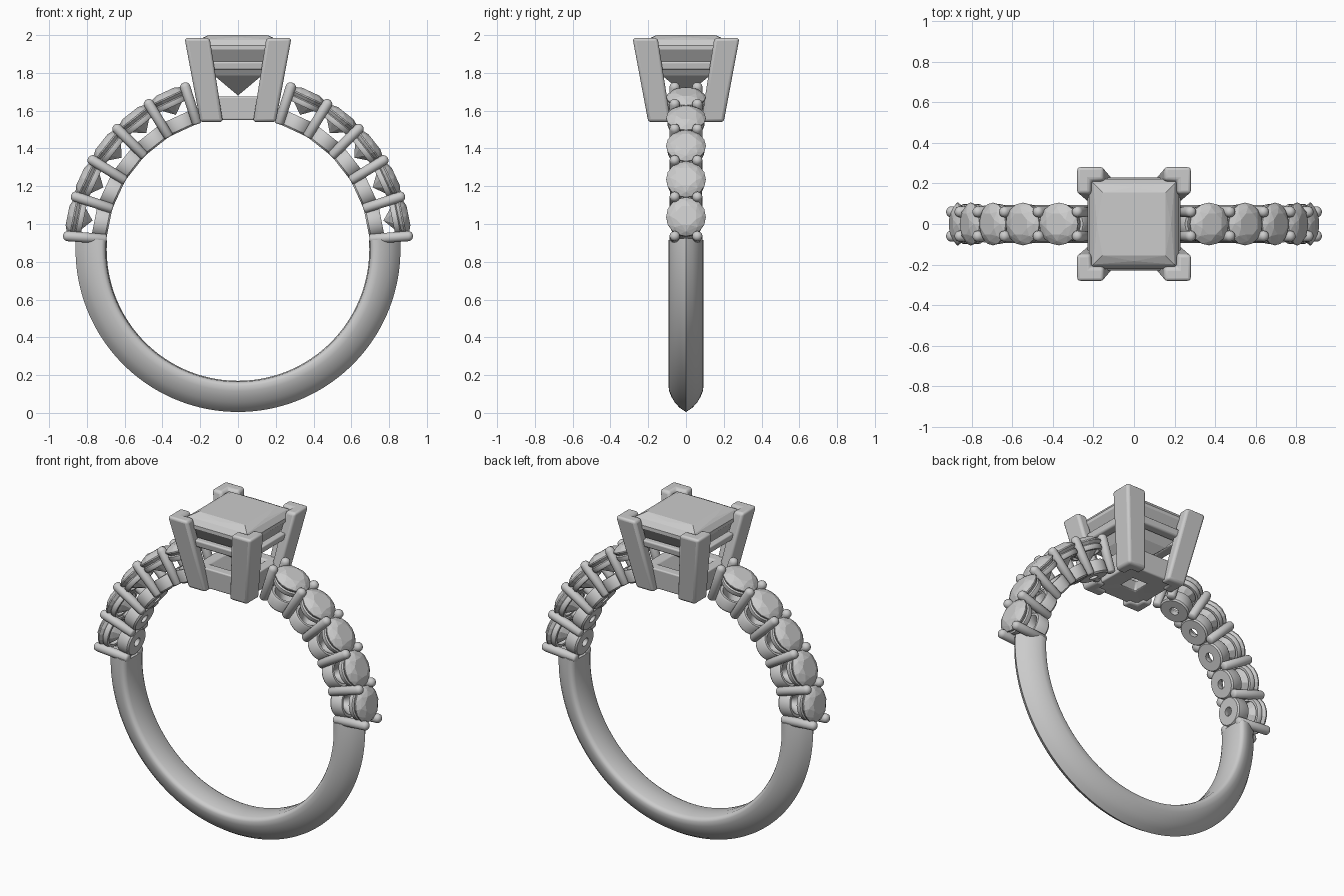
import bpy, bmesh
from math import sin, cos, pi, radians
from mathutils import Matrix, Vector

if "Cube" in bpy.data.objects:
    bpy.data.objects.remove(bpy.data.objects["Cube"])

CZ = 0.865                      # height of the ring centre
R_IN = 0.695                    # finger hole radius


def finish(name, bm, smooth=None, bevel=0, matrix=None):
    bmesh.ops.recalc_face_normals(bm, faces=bm.faces[:])
    me = bpy.data.meshes.new(name)
    bm.to_mesh(me)
    bm.free()
    if smooth:
        me.shade_smooth()
        me.set_sharp_from_angle(angle=radians(smooth))
    ob = bpy.data.objects.new(name, me)
    bpy.context.collection.objects.link(ob)
    if matrix:
        ob.matrix_world = matrix
    if bevel:
        mod = ob.modifiers.new("bevel", 'BEVEL')
        mod.width, mod.segments = bevel, 3
    return ob


def loft(name, rings, loop=False, **kw):
    """Skin equal-length point rings; cap the ends, or close into a loop."""
    bm = bmesh.new()
    vs = [[bm.verts.new(p) for p in ring] for ring in rings]
    n = len(vs[0])
    for i in range(len(vs) if loop else len(vs) - 1):
        a, b = vs[i], vs[(i + 1) % len(vs)]
        for j in range(n):
            k = (j + 1) % n
            bm.faces.new((a[j], a[k], b[k], b[j]))
    if not loop:
        bm.faces.new(vs[0])
        bm.faces.new(vs[-1])
    return finish(name, bm, **kw)


def hull(name, points, **kw):
    bm = bmesh.new()
    for p in points:
        bm.verts.new(p)
    res = bmesh.ops.convex_hull(bm, input=bm.verts[:])
    bmesh.ops.delete(bm, geom=list({g for g in res["geom_interior"] + res["geom_unused"]
                                    if isinstance(g, bmesh.types.BMVert)}), context='VERTS')
    bmesh.ops.dissolve_limit(bm, angle_limit=radians(1), verts=bm.verts[:], edges=bm.edges[:])
    return finish(name, bm, **kw)


def circle(r, z, n, turn=0.0, y=0.0):
    return [Vector((r * cos(2 * pi * (i + turn) / n), y + r * sin(2 * pi * (i + turn) / n), z))
            for i in range(n)]


def square(h, z):
    return [Vector((sx * h, sy * h, z)) for sx, sy in ((1, 1), (-1, 1), (-1, -1), (1, -1))]


def radial(a):
    """Local z becomes the outward direction at angle a on the ring."""
    return Matrix.Translation((0, 0, CZ)) @ Matrix.Rotation(pi / 2 - a, 4, 'Y')


# Knife-edged lower band
half = [(0.700, 0.070), (0.708, 0.086), (0.722, 0.093), (0.750, 0.089), (0.780, 0.077),
        (0.810, 0.059), (0.838, 0.034)]
section = [(R_IN, 0)] + half + [(0.86, 0)] + [(r, -y) for r, y in reversed(half)]
a0, a1, steps = radians(-184), radians(4), 96
angles = [a0 + (a1 - a0) * i / steps for i in range(steps + 1)]
loft("lower_band", [[(r * cos(a), y, CZ + r * sin(a)) for r, y in section] for a in angles],
     smooth=40)

# Shoulders: pairs of pins, with stones and seats between them
START, STEP = 4.5, 13.5
pin_profile = [(0.018, 0.698), (0.026, 0.706), (0.027, 0.905), (0.024, 0.917),
               (0.016, 0.925), (0.006, 0.929)]
seat_profile = [(0.026, R_IN), (0.078, R_IN), (0.086, 0.704), (0.086, 0.765), (0.080, 0.775),
                (0.066, 0.775), (0.026, 0.72)]
collar_profile = [(0.078, 0.832), (0.092, 0.832), (0.098, 0.842), (0.098, 0.860),
                  (0.090, 0.866), (0.082, 0.862)]
stone_points = (circle(0.056, 0.920, 8, 0.5) + circle(0.084, 0.908, 8) + circle(0.105, 0.889, 16)
                + circle(0.105, 0.882, 16) + circle(0.055, 0.828, 8, 0.5) + [Vector((0, 0, 0.785))])

for side in ("right", "left"):
    def place(deg):
        a = radians(deg)
        return radial(a if side == "right" else pi - a)

    for i in range(6):
        for y in (-0.06, 0.06):
            loft(f"{side}_pin", [circle(r, z, 16, y=y) for r, z in pin_profile],
                 smooth=50, matrix=place(START + STEP * i))
    for i in range(5):
        m = place(START + STEP * (i + 0.5))
        loft(f"{side}_seat", [circle(r, z, 32) for r, z in seat_profile],
             loop=True, smooth=40, matrix=m)
        loft(f"{side}_seat_collar", [circle(r, z, 32) for r, z in collar_profile],
             loop=True, smooth=40, matrix=m)
        hull(f"{side}_side_stone", stone_points, matrix=m)


# Four flared L-shaped corner prongs
def ell(o, e, t, z):
    return [(o, o), (e, o), (e, o - t), (o - t, o - t), (o - t, e), (o, e)], z


for sx in (1, -1):
    for sy in (1, -1):
        rings = [[(sx * x, sy * y, z) for x, y in pts]
                 for pts, z in (ell(0.20, 0.08, 0.065, 1.54), ell(0.283, 0.15, 0.068, 1.985))]
        loft("corner_prong", rings, smooth=35, bevel=0.016)

# Square base with tapered hole, and upper rail of the head
loft("head_base", [square(h, z) for h, z in
                   ((0.05, 1.558), (0.165, 1.55), (0.175, 1.675), (0.115, 1.675))],
     loop=True, bevel=0.008, smooth=35)
loft("head_rail", [square(h, z) for h, z in
                   ((0.165, 1.815), (0.222, 1.815), (0.23, 1.86), (0.185, 1.86))],
     loop=True, bevel=0.010, smooth=35)

# Princess-cut centre stone
hull("centre_stone", square(0.155, 2.0) + square(0.20, 1.975) + square(0.222, 1.945)
     + square(0.222, 1.925) + square(0.125, 1.785) + [Vector((0, 0, 1.68))]
     + [Vector((x, y, 1.988)) for x, y in ((0.183, 0), (-0.183, 0), (0, 0.183), (0, -0.183))])
